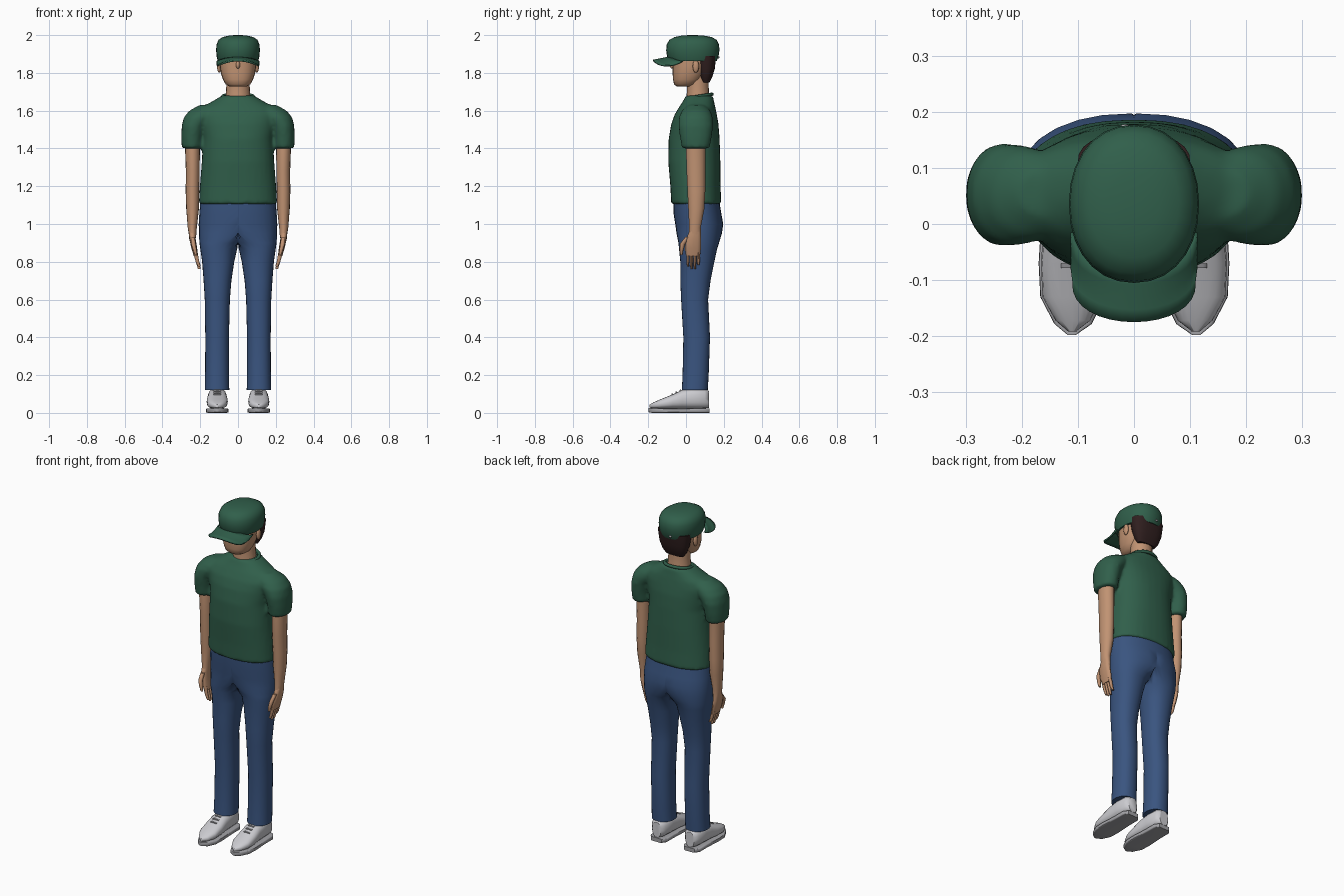
import bpy, bmesh, math
from mathutils import Matrix


def material(name, rgb):
    m = bpy.data.materials.new(name)
    m.diffuse_color = (*rgb, 1)
    return m


GREEN = material("green cloth", (0.030, 0.115, 0.070))
BLUE = material("blue denim", (0.042, 0.090, 0.215))
SKIN = material("skin", (0.53, 0.29, 0.17))
HAIR = material("dark hair", (0.030, 0.014, 0.014))
WHITE = material("shoe white", (0.60, 0.60, 0.63))
GREY = material("sole grey", (0.36, 0.36, 0.38))


def add_loft(bm, rings, n=20, p=2.0, axis="z", clamp=False, sign=1):
    """Skin rings given as (height, a0, a1, b0, b1); axis y uses (y, x0, x1, z0, z1)."""
    loops = []
    for h, a0, a1, b0, b1 in rings:
        loop = []
        for i in range(n):
            t = 2 * math.pi * i / n
            c, s = math.cos(t), math.sin(t)
            a = (a0 + a1) / 2 + (a1 - a0) / 2 * math.copysign(abs(c) ** (2 / p), c)
            b = (b0 + b1) / 2 + (b1 - b0) / 2 * math.copysign(abs(s) ** (2 / p), s)
            if clamp:
                a = max(a, 0)
            loop.append(bm.verts.new((a * sign, b, h) if axis == "z" else (a * sign, h, b)))
        loops.append(loop)
    for lo, hi in zip(loops, loops[1:]):
        for i in range(n):
            j = (i + 1) % n
            bm.faces.new((lo[i], lo[j], hi[j], hi[i]))
    bm.faces.new(loops[0])
    bm.faces.new(loops[-1])


def shade(ob, angle=50):
    bpy.ops.object.select_all(action="DESELECT")
    ob.select_set(True)
    bpy.context.view_layer.objects.active = ob
    bpy.ops.object.shade_smooth_by_angle(angle=math.radians(angle))


def finish(name, bm, mat, mirror=False):
    bmesh.ops.recalc_face_normals(bm, faces=bm.faces)
    me = bpy.data.meshes.new(name)
    bm.to_mesh(me)
    bm.free()
    me.materials.append(mat)
    ob = bpy.data.objects.new(name, me)
    bpy.context.collection.objects.link(ob)
    shade(ob)
    if mirror:
        ob.modifiers.new("mirror", "MIRROR")
    return ob


def loft(name, rings, mat, mirror=False, **kw):
    bm = bmesh.new()
    add_loft(bm, rings, **kw)
    return finish(name, bm, mat, mirror)


def ball(name, loc, size, mat, mirror=False):
    bm = bmesh.new()
    bmesh.ops.create_uvsphere(bm, u_segments=12, v_segments=8, radius=1,
                              matrix=Matrix.Translation(loc) @ Matrix.Diagonal((*size, 1)))
    return finish(name, bm, mat, mirror)


# Trousers: one half, open on the centre line, then mirrored
bm = bmesh.new()
add_loft(bm, [(1.13, -.198, .198, -.068, .175), (1.05, -.205, .205, -.065, .188),
              (1.0, -.2, .208, -.057, .197), (.95, -.14, .207, -.05, .19),
              (.90, -.03, .204, -.04, .175), (.87, .004, .2, -.037, .165),
              (.8, .02, .19, -.03, .15), (.7, .035, .182, -.03, .13),
              (.6, .043, .176, -.026, .117), (.4, .048, .173, -.014, .127),
              (.2, .048, .174, -.018, .12), (.12, .046, .176, -.022, .115)],
         n=28, p=2.2, clamp=True)
inner = [f for f in bm.faces if all(v.co.x < 1e-4 for v in f.verts)]
bmesh.ops.delete(bm, geom=inner, context="FACES")
finish("trousers", bm, BLUE, mirror=True)

# Shirt: torso and sleeves fused into one smooth surface
bm = bmesh.new()
add_loft(bm, [(1.105, -.208, .208, -.078, .187), (1.2, -.202, .202, -.083, .183),
              (1.33, -.192, .192, -.094, .182), (1.45, -.185, .185, -.092, .178),
              (1.53, -.2, .2, -.078, .172), (1.58, -.215, .215, -.06, .163),
              (1.62, -.19, .19, -.036, .155), (1.65, -.135, .135, -.016, .148),
              (1.68, -.085, .085, 0, .142)], n=32, p=2.3)
for s in (1, -1):
    add_loft(bm, [(1.40, .188, .298, -.022, .125), (1.46, .184, .300, -.032, .136),
                  (1.52, .17, .298, -.040, .144), (1.565, .13, .287, -.038, .142),
                  (1.60, .10, .258, -.022, .13), (1.63, .08, .205, .01, .10)],
             n=24, p=2.1, sign=s)
shirt = finish("shirt", bm, GREEN)
rm = shirt.modifiers.new("fuse", "REMESH")
rm.mode = "VOXEL"
rm.voxel_size = 0.011
rm.use_smooth_shade = True
sm = shirt.modifiers.new("soften", "SMOOTH")
sm.factor, sm.iterations = 0.5, 4

# Collar ring, higher at the back
cu = bpy.data.curves.new("collar", "CURVE")
cu.dimensions = "3D"
cu.bevel_depth, cu.bevel_resolution = 0.009, 2
sp = cu.splines.new("POLY")
sp.points.add(23)
sp.use_cyclic_u = True
for i, pt in enumerate(sp.points):
    t = 2 * math.pi * i / 24
    pt.co = (.08 * math.cos(t), .07 + .068 * math.sin(t), 1.676 + .011 * math.sin(t), 1)
cu.materials.append(GREEN)
bpy.context.collection.objects.link(bpy.data.objects.new("collar", cu))

# Arms
loft("arm", [(1.45, .203, .282, .005, .105), (1.39, .202, .28, .0, .103),
             (1.28, .203, .276, .003, .102), (1.17, .205, .277, .008, .102),
             (1.08, .207, .274, .012, .097), (.98, .218, .266, .017, .078),
             (.93, .222, .258, .012, .08)], SKIN, mirror=True, n=16)

# Hands: palm, four fingers and a thumb
bm = bmesh.new()
add_loft(bm, [(.96, .222, .262, .018, .077), (.92, .224, .258, .0, .08),
              (.87, .216, .246, -.006, .079), (.83, .211, .234, .0, .074)], n=12, p=2.4)
for i, tip in enumerate((.775, .762, .762, .782)):
    y = .001 + .0185 * i
    add_loft(bm, [(.85, .214, .238, y, y + .018), (.80, .205, .224, y + .001, y + .017),
                  (tip, .198, .212, y + .004, y + .014)], n=8)
add_loft(bm, [(.93, .228, .252, -.005, .025), (.895, .224, .248, -.032, -.004),
              (.86, .218, .238, -.034, -.014), (.835, .215, .230, -.03, -.018)], n=8)
finish("hand", bm, SKIN, mirror=True)

# Shoes: sole, upper and laces
loft("shoe_sole", [(.125, .075, .145, 0, .024), (.10, .056, .164, 0, .024),
                   (.03, .056, .164, 0, .024), (-.07, .05, .170, 0, .024),
                   (-.13, .052, .167, 0, .024), (-.178, .075, .142, 0, .026),
                   (-.198, .104, .118, .004, .026)], GREY, mirror=True, axis="y", p=7)
loft("shoe_upper", [(.122, .082, .138, .026, .115), (.10, .063, .157, .024, .128),
                    (.03, .060, .160, .022, .132), (-.02, .058, .162, .022, .122),
                    (-.07, .054, .166, .022, .098), (-.13, .057, .163, .022, .074),
                    (-.172, .078, .140, .024, .056), (-.192, .104, .117, .028, .044)],
     WHITE, mirror=True, axis="y", p=2.5)
for i in range(3):
    y, z = -.03 - .022 * i, .119 - .0105 * i
    loft(f"shoe_lace_{i + 1}", [(y - .004, .09, .13, z - .008, z + .003),
                                (y + .004, .09, .13, z - .008, z + .006)],
         GREY, mirror=True, axis="y", n=12, p=3)

# Neck, head, ears and nose
loft("neck", [(1.64, -.07, .07, .0, .13), (1.69, -.064, .064, .004, .122),
              (1.73, -.062, .062, .005, .12), (1.80, -.062, .062, .0, .12)], SKIN)
loft("head", [(1.728, -.045, .045, -.05, .03), (1.74, -.066, .066, -.063, .06),
              (1.765, -.08, .08, -.069, .085), (1.80, -.091, .091, -.071, .105),
              (1.84, -.096, .096, -.071, .125), (1.90, -.096, .096, -.072, .13)],
     SKIN, n=24, p=2.3)
ball("ear", (.1, .052, 1.835), (.011, .017, .034), SKIN, mirror=True)
ball("nose", (0, -.072, 1.842), (.011, .014, .02), SKIN)

# Hair below the cap
loft("hair", [(1.748, -.058, .058, .085, .124), (1.775, -.076, .076, .072, .138),
              (1.82, -.092, .092, .062, .152), (1.89, -.101, .101, .05, .16)],
     HAIR, n=24, p=2.6)

# Cap crown
loft("cap_crown", [(1.862, -.106, .106, -.088, .162), (1.885, -.113, .113, -.1, .172),
                   (1.92, -.116, .116, -.105, .177), (1.95, -.114, .114, -.102, .175),
                   (1.975, -.103, .103, -.088, .162), (1.99, -.08, .08, -.06, .135),
                   (1.998, -.045, .045, -.02, .09), (2.0, -.015, .015, .02, .05)],
     GREEN, n=28, p=2.15)

# Cap brim: curved sheet drooping at its sides
bm = bmesh.new()
grid = []
for i in range(17):
    u = -math.cos(math.pi * i / 16)
    k = math.sqrt(max(0, 1 - u * u))
    row = []
    for j in range(5):
        v = j / 4
        y = (1 - v) * (-.015 - .07 * k) + v * (-.10 - .074 * k ** .8)
        side = .033 * u * u * (.35 + .65 * math.sin(math.pi * (.15 + .6 * v)))
        row.append(bm.verts.new((.109 * u, y, 1.883 - .018 * v - side)))
    grid.append(row)
for r0, r1 in zip(grid, grid[1:]):
    for j in range(4):
        bm.faces.new((r0[j], r1[j], r1[j + 1], r0[j + 1]))
brim = finish("cap_brim", bm, GREEN)
so = brim.modifiers.new("thickness", "SOLIDIFY")
so.thickness, so.offset = 0.009, 0

# Small metal clasp on the cap strap
ball("cap_clasp", (-.016, .172, 1.882), (.009, .006, .006), GREY)
